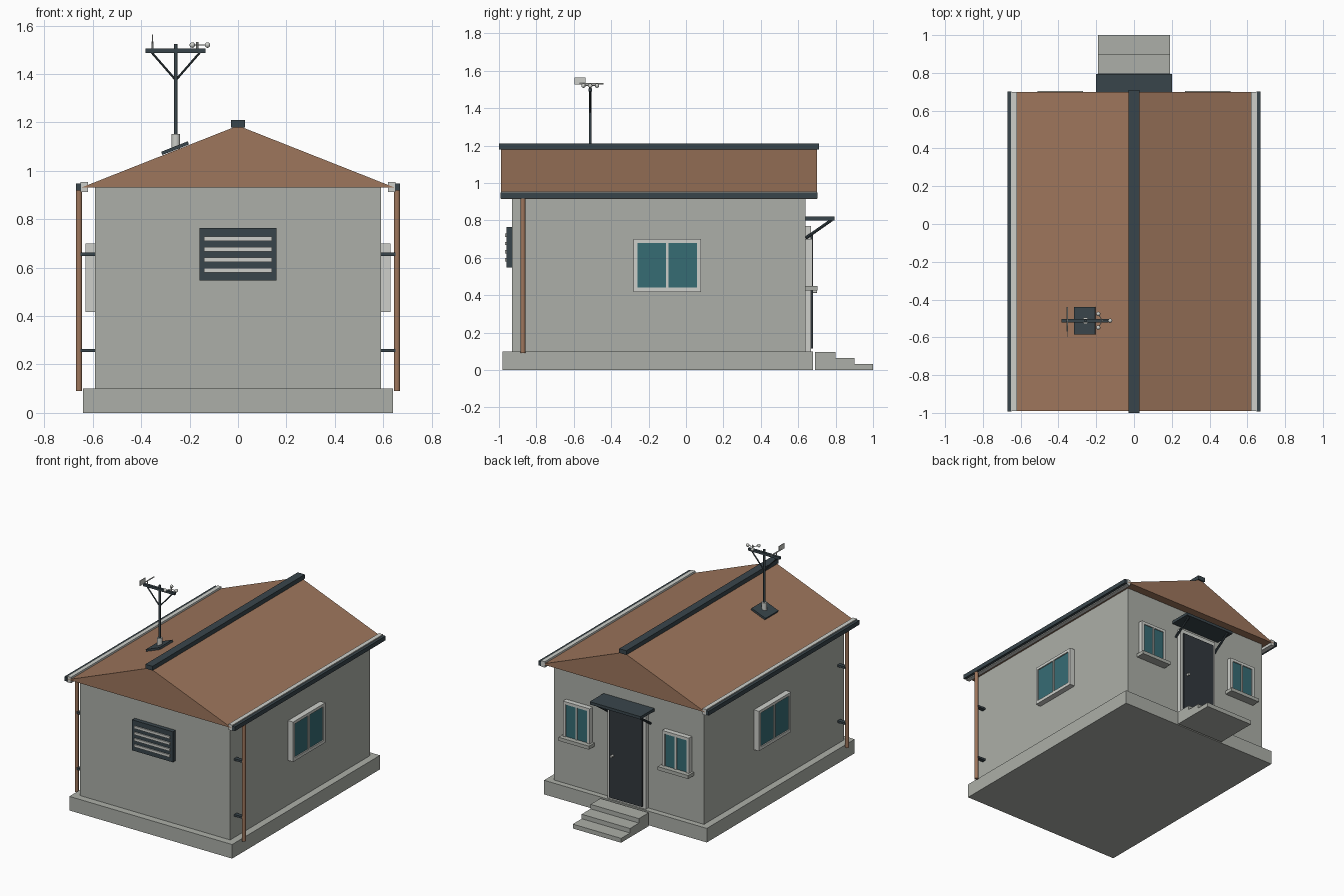
import bpy, bmesh, math
from mathutils import Vector

if "Cube" in bpy.data.objects:
    bpy.data.objects.remove(bpy.data.objects["Cube"])


def material(name, r, g, b):
    m = bpy.data.materials.new(name)
    lin = [((c / 255 + 0.055) / 1.055) ** 2.4 for c in (r, g, b)]
    m.diffuse_color = (*lin, 1)
    m.use_nodes = True
    m.node_tree.nodes["Principled BSDF"].inputs["Base Color"].default_value = m.diffuse_color
    return m


CONCRETE = material("concrete grey", 172, 175, 168)
BROWN = material("roof brown", 158, 118, 92)
SLATE = material("dark slate", 57, 69, 75)
DOOR = material("door charcoal", 50, 56, 61)
GLASS = material("teal glass", 54, 108, 116)
PALE = material("pale trim", 205, 207, 202)


def finish(name, bm, mat, smooth=False):
    bmesh.ops.recalc_face_normals(bm, faces=bm.faces)
    me = bpy.data.meshes.new(name)
    bm.to_mesh(me)
    bm.free()
    me.materials.append(mat)
    ob = bpy.data.objects.new(name, me)
    bpy.context.collection.objects.link(ob)
    if smooth:
        bpy.context.view_layer.objects.active = ob
        ob.select_set(True)
        bpy.ops.object.shade_smooth_by_angle(angle=math.radians(40))
        ob.select_set(False)
    return ob


def box(name, x, y, z, mat):
    """Box from (min, max) pairs."""
    bm = bmesh.new()
    bmesh.ops.create_cube(bm, size=1)
    for v in bm.verts:
        v.co = [(a + b) / 2 + c * abs(b - a) for (a, b), c in zip((x, y, z), v.co)]
    return finish(name, bm, mat)


def rod(name, a, b, r, mat, sides=12):
    """Cylinder between two points."""
    a, b = Vector(a), Vector(b)
    bm = bmesh.new()
    bmesh.ops.create_cone(bm, cap_ends=True, segments=sides, radius1=r, radius2=r,
                          depth=(b - a).length)
    ob = finish(name, bm, mat, sides > 4)
    ob.location = (a + b) / 2
    ob.rotation_mode = 'QUATERNION'
    ob.rotation_quaternion = (b - a).to_track_quat('Z', 'Y')
    return ob


def prism(name, profile, y0, y1, mat):
    """XZ profile extruded along y."""
    bm = bmesh.new()
    f = bm.faces.new([bm.verts.new((x, y0, z)) for x, z in profile])
    ext = bmesh.ops.extrude_face_region(bm, geom=[f])
    for v in ext["geom"]:
        if isinstance(v, bmesh.types.BMVert):
            v.co.y = y1
    return finish(name, bm, mat)


# Building shell
box("foundation", (-.64, .64), (-.98, .68), (0, .1), CONCRETE)
box("walls", (-.59, .59), (-.93, .64), (.1, .935), CONCRETE)
prism("roof", [(-.645, .932), (.645, .932), (0, 1.187)], -.99, .70, BROWN)
box("ridge_cap", (-.028, .028), (-1, .71), (1.18, 1.21), SLATE)

# Entrance steps
for i, (y1, z) in enumerate([(.80, .095), (.90, .063), (1.0, .031)]):
    box(f"step_{i}", (-.19, .19), (.69 if i == 0 else y1 - .1, y1), (0, z), CONCRETE)

# Gutters, downpipes and side windows, both sides
for s, side in ((-1, "left"), (1, "right")):
    def sx(a, b):
        return tuple(sorted((s * a, s * b)))
    box(f"gutter_{side}", sx(.62, .65), (-.99, .70), (.913, .955), PALE)
    box(f"gutter_lip_{side}", sx(.648, .67), (-.992, .702), (.918, .948), SLATE)
    rod(f"downpipe_{side}", (s * .657, -.872, .09), (s * .657, -.872, .925), .013, BROWN, 16)
    for z in (.258, .655):
        box(f"pipe_bracket_{side}", sx(.588, .65), (-.886, -.858), (z - .007, z + .007), SLATE)
    # frame bars around two panes
    for nm, y, z in (("top", (-.28, .08), (.68, .70)), ("bottom", (-.28, .08), (.417, .44)),
                     ("front", (-.28, -.26), (.44, .68)), ("back", (.06, .08), (.44, .68))):
        box(f"window_frame_{nm}_{side}", sx(.588, .63), y, z, PALE)
    box(f"window_glass_{side}", sx(.588, .622), (-.26, .06), (.44, .68), GLASS)
    box(f"window_mullion_{side}", sx(.62, .63), (-.107, -.093), (.44, .68), PALE)

# Louvre vent on the front wall
box("vent_panel", (-.16, .16), (-.96, -.928), (.548, .765), SLATE)
for i in range(4):
    z = .589 + i * .0437
    box(f"vent_slat_{i}", (-.14, .14), (-.968, -.958), (z - .009, z + .009), PALE)

# Back windows with sills
for s in (-1, 1):
    c = s * .39
    for nm, x, z in (("top", (c - .105, c + .105), (.68, .70)),
                     ("side_a", (c - .105, c - .085), (.45, .68)),
                     ("side_b", (c + .085, c + .105), (.45, .68))):
        box(f"back_frame_{nm}", x, (.638, .675), z, PALE)
    box("back_glass", (c - .085, c + .085), (.638, .668), (.45, .68), GLASS)
    box("back_mullion", (c - .006, c + .006), (.666, .675), (.45, .68), PALE)
    box("back_sill", (c - .12, c + .12), (.638, .704), (.425, .45), CONCRETE)

# Door with frame and handle
box("door_frame", (-.152, .152), (.638, .667), (.1, .77), PALE)
box("door", (-.13, .13), (.665, .68), (.115, .735), DOOR)
rod("door_handle", (.1, .678, .42), (.1, .70, .42), .009, PALE)

# Awning and its struts
box("awning", (-.2, .2), (.64, .795), (.80, .82), SLATE)
for s in (-1, 1):
    rod("awning_strut", (s * .17, .64, .705), (s * .17, .78, .803), .008, SLATE, 8)

# Weather mast on the roof
MX, MY = -.257, -.512
plate = box("mast_plate", (-.059, .059), (-.073, .073), (-.007, .007), SLATE)
plate.location = (-.26, MY, 1.094)
plate.rotation_euler.y = -math.atan(.255 / .645)
rod("mast_collar", (MX, MY, 1.09), (MX, MY, 1.152), .018, PALE, 16)
rod("mast", (MX, MY, 1.10), (MX, MY, 1.525), .0075, SLATE)
box("mast_crossbar", (-.383, -.135), (MY - .009, MY + .009), (1.488, 1.505), SLATE)
for s in (-1, 1):
    rod("mast_brace", (MX, MY, 1.375), (MX + s * .102, MY, 1.492), .0045, SLATE, 8)

# Wind vane
VX = -.353
rod("vane_post", (VX, MY, 1.50), (VX, MY, 1.535), .004, PALE, 8)
rod("vane_arm", (VX, -.57, 1.53), (VX, -.44, 1.53), .004, PALE, 8)
box("vane_tail", (VX - .002, VX + .002), (-.597, -.537), (1.526, 1.563), PALE)

# Spinning cup wind gauge
AX = -.168
rod("cup_post", (AX, MY, 1.50), (AX, MY, 1.532), .005, PALE, 8)
for i in range(3):
    a = i * math.tau / 3
    tip = (AX + .042 * math.cos(a), MY + .042 * math.sin(a), 1.52)
    rod("cup_arm", (AX, MY, 1.52), tip, .0025, PALE, 6)
    bm = bmesh.new()
    bmesh.ops.create_uvsphere(bm, u_segments=12, v_segments=8, radius=.0115)
    finish("cup", bm, PALE, True).location = tip
